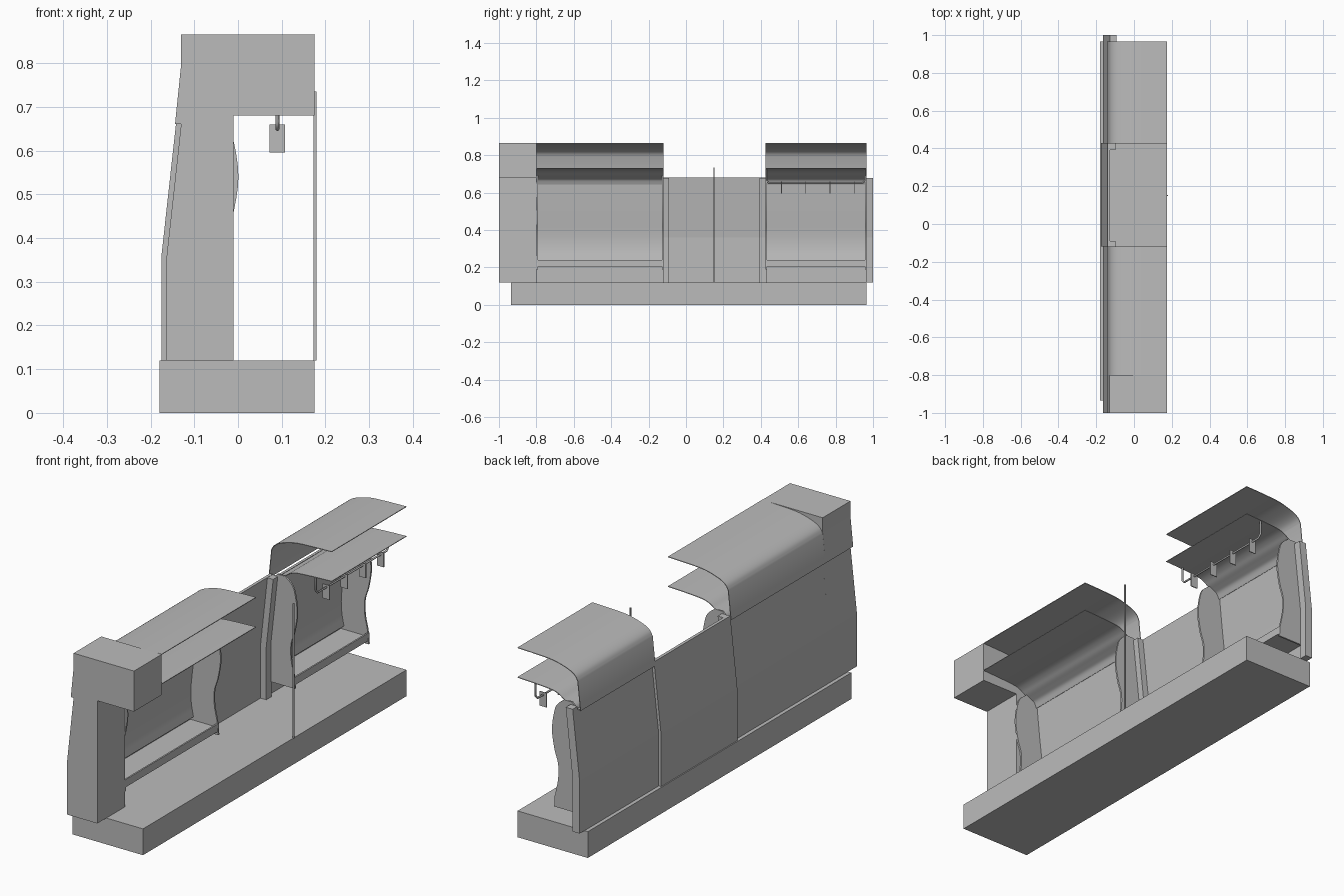
import bpy, bmesh, math
from mathutils import Vector

if "Cube" in bpy.data.objects:
    bpy.data.objects.remove(bpy.data.objects["Cube"], do_unlink=True)

grey = bpy.data.materials.new("plain grey")
grey.use_nodes = True
grey.diffuse_color = (0.5, 0.5, 0.5, 1)
grey.node_tree.nodes["Principled BSDF"].inputs["Base Color"].default_value = (0.5, 0.5, 0.5, 1)


def prism(name, profile, y0, y1, smooth=False):
    """Extrude an x-z outline along y."""
    bm = bmesh.new()
    face = bm.faces.new([bm.verts.new((x, y0, z)) for x, z in profile])
    new = bmesh.ops.extrude_face_region(bm, geom=[face])["geom"]
    bmesh.ops.translate(bm, vec=(0, y1 - y0, 0),
                        verts=[v for v in new if isinstance(v, bmesh.types.BMVert)])
    bmesh.ops.recalc_face_normals(bm, faces=bm.faces)
    mesh = bpy.data.meshes.new(name)
    bm.to_mesh(mesh)
    bm.free()
    mesh.materials.append(grey)
    obj = bpy.data.objects.new(name, mesh)
    bpy.context.collection.objects.link(obj)
    if smooth:
        bpy.ops.object.select_all(action="DESELECT")
        obj.select_set(True)
        bpy.context.view_layer.objects.active = obj
        bpy.ops.object.shade_smooth_by_angle(angle=math.radians(35))
    return obj


def box(name, x0, x1, y0, y1, z0, z1):
    return prism(name, [(x0, z0), (x1, z0), (x1, z1), (x0, z1)], y0, y1)


def curve(points, steps=4):
    """Smooth curve through a few points."""
    p = [Vector(q) for q in points]
    p = [2 * p[0] - p[1]] + p + [2 * p[-1] - p[-2]]
    out = []
    for a, b, c, d in zip(p, p[1:], p[2:], p[3:]):
        for i in range(steps):
            t = i / steps
            out.append(0.5 * (2 * b + (c - a) * t + (2 * a - 5 * b + 4 * c - d) * t * t
                              + (3 * b - a - 3 * c + d) * t ** 3))
    return [tuple(q) for q in out + [p[-2]]]


def sheet(path, thick):
    """Outline of a thin bent sheet that follows a path."""
    p = [Vector(q) for q in path]
    other = []
    for i, q in enumerate(p):
        d = (p[min(i + 1, len(p) - 1)] - p[max(i - 1, 0)]).normalized()
        other.append(tuple(q + Vector((-d.y, d.x)) * thick))
    return [tuple(q) for q in p] + other[::-1]


def leaning(outer, depth, top):
    """Wall section: upright low down, leaning inward above."""
    xt = outer + 0.033 * (top - 0.36) / 0.3
    return [(outer, 0.12), (outer, 0.36), (xt, top),
            (xt + depth, top), (outer + depth, 0.36), (outer + depth, 0.12)]


def tube(name, points, radius):
    """Round bar through the points."""
    data = bpy.data.curves.new(name, "CURVE")
    data.dimensions = "3D"
    data.bevel_depth = radius
    data.bevel_resolution = 2
    data.use_fill_caps = True
    s = data.splines.new("POLY")
    s.points.add(len(points) - 1)
    for pt, co in zip(s.points, points):
        pt.co = (*co, 1)
    data.materials.append(grey)
    obj = bpy.data.objects.new(name, data)
    bpy.context.collection.objects.link(obj)


# Base plinth
box("base", -0.18, 0.175, -0.935, 0.965, 0, 0.12)

# Hooked end portal
prism("end_portal", [(-0.13, 0.865), (0.175, 0.865), (0.175, 0.68), (-0.01, 0.68),
                     (-0.01, 0.12), (-0.163, 0.12), (-0.163, 0.36), (-0.13, 0.661),
                     (-0.144, 0.661), (-0.13, 0.797)], -1.0, -0.8)

# Centre wall with a return at each side
prism("centre_wall", leaning(-0.175, 0.014, 0.68), -0.12, 0.43)
for name, y0, y1 in (("centre_return_front", -0.12, -0.09), ("centre_return_back", 0.392, 0.43)):
    prism(name, leaning(-0.174, 0.042, 0.679), y0, y1)

# End return of the far bay
prism("end_return", leaning(-0.163, 0.035, 0.678), 0.965, 1.0)

# Profiles shared by both display bays
roof = curve([(0.175, 0.863), (0.08, 0.86), (0, 0.855), (-0.05, 0.844),
              (-0.09, 0.83), (-0.115, 0.813), (-0.127, 0.792)]) + [(-0.141, 0.661)]
shelf = curve([(0.175, 0.731), (0.08, 0.727), (0, 0.721), (-0.035, 0.71),
               (-0.06, 0.694), (-0.085, 0.682), (-0.105, 0.67), (-0.118, 0.645)])
back = curve([(-0.118, 0.66), (-0.134, 0.50), (-0.148, 0.37), (-0.146, 0.30), (-0.135, 0.24)])
cheek = curve([(-0.06, 0.69), (-0.03, 0.665), (-0.012, 0.63), (0.001, 0.54), (-0.012, 0.45),
               (-0.03, 0.39), (-0.03, 0.32), (-0.016, 0.25), (-0.01, 0.19)])
cheek += [(-0.155, 0.19), (-0.155, 0.36), (-0.124, 0.665), (-0.1, 0.69)]

for bay, y0, y1 in (("front", -0.8, -0.12), ("back", 0.425, 0.965)):
    prism(bay + "_bay_wall", leaning(-0.163, 0.012, 0.661), y0, y1)
    prism(bay + "_bay_roof", sheet(roof, -0.003), y0, y1, True)
    prism(bay + "_bay_shelf", sheet(shelf, 0.003), y0, y1, True)
    prism(bay + "_bay_back", sheet(back, -0.004), y0, y1, True)
    # Tray with a raised lip
    box(bay + "_bay_tray", -0.155, -0.014, y0, y1, 0.205, 0.225)
    box(bay + "_bay_tray_lip", -0.02, -0.013, y0, y1, 0.205, 0.24)
    # Curved side cheeks
    for side, y in (("front", y0), ("back", y1 - 0.008)):
        prism(f"{bay}_bay_{side}_cheek", cheek, y, y + 0.008, True)

# Slim post at the open side
box("post", 0.173, 0.179, 0.147, 0.153, 0.12, 0.735)

# Hanging rail with small tags under the far shelf
tube("tag_rail", [(0.09, 0.432, 0.726), (0.09, 0.432, 0.664), (0.09, 0.445, 0.649),
                  (0.09, 0.942, 0.649), (0.09, 0.956, 0.664), (0.09, 0.956, 0.726)], 0.0045)
for i in range(4):
    y = 0.51 + 0.13 * i
    box(f"tag_{i + 1}", 0.072, 0.107, y - 0.002, y + 0.002, 0.595, 0.66)
